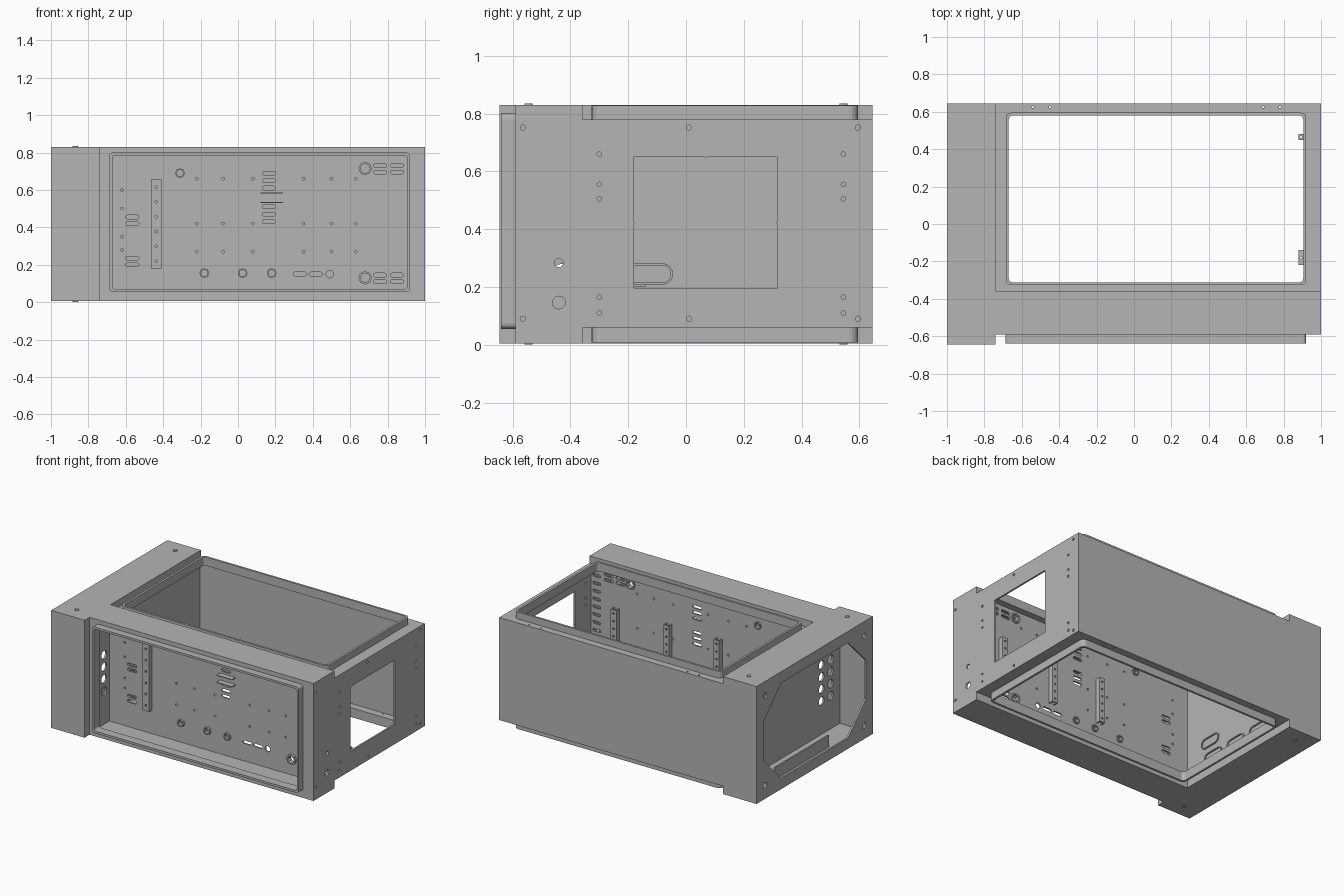
import bpy, math
from mathutils import Matrix

cube = bpy.data.objects.get("Cube")
if cube:
    bpy.data.objects.remove(cube, do_unlink=True)

GREY = (0.46, 0.46, 0.46, 1)
steel = bpy.data.materials.new("grey_steel")
steel.diffuse_color = GREY
steel.use_nodes = True
steel.node_tree.nodes["Principled BSDF"].inputs["Base Color"].default_value = GREY

T = 0.012                                    # sheet thickness
X0, XD, X1 = -1.0, -0.74, 1.0                # end, divider, far end
YF, YB, YM, YP = -0.645, 0.645, -0.37, -0.59  # block front, back, partition, body front
Z0, Z1, ZL, ZH = 0.005, 0.83, 0.06, 0.78     # full height and stepped rear height


# Outlines in the plane of a sheet
def rect(a, b, c, d, r=0.0):
    if not r:
        return [(a, b), (c, b), (c, d), (a, d)]
    pts = []
    corners = [(c - r, d - r), (a + r, d - r), (a + r, b + r), (c - r, b + r)]
    for k, (u, v) in enumerate(corners):
        for i in range(5):
            t = math.pi / 2 * (k + i / 4)
            pts.append((u + r * math.cos(t), v + r * math.sin(t)))
    return pts


def circle(u, v, r=0.007, n=12):
    return [(u + r * math.cos(i * math.tau / n), v + r * math.sin(i * math.tau / n)) for i in range(n)]


def slot(u, v, w=0.07, h=0.02):
    return rect(u - w / 2, v - h / 2, u + w / 2, v + h / 2, h * 0.49)


AXES = {
    "x": Matrix(((0, 0, 1), (1, 0, 0), (0, 1, 0))).to_4x4(),
    "y": Matrix(((1, 0, 0), (0, 0, -1), (0, 1, 0))).to_4x4(),
    "z": Matrix.Identity(4),
}


def sheet(name, axis, lo, hi, outline, holes=()):
    """Flat sheet across an axis from lo to hi, with cut holes."""
    curve = bpy.data.curves.new(name, "CURVE")
    curve.dimensions, curve.fill_mode = "2D", "BOTH"
    curve.extrude = (hi - lo) / 2
    for pts in [outline, *holes]:
        s = curve.splines.new("POLY")
        s.points.add(len(pts) - 1)
        for p, (u, v) in zip(s.points, pts):
            p.co = (u, v, 0, 1)
        s.use_cyclic_u, s.use_smooth = True, False
    temp = bpy.data.objects.new(name + "_outline", curve)
    bpy.context.collection.objects.link(temp)
    deps = bpy.context.evaluated_depsgraph_get()
    mesh = bpy.data.meshes.new_from_object(temp.evaluated_get(deps))
    bpy.data.objects.remove(temp, do_unlink=True)
    mid = (lo + hi) / 2
    offset = [mid if a == axis else 0 for a in "xyz"]
    mesh.transform(Matrix.Translation(offset) @ AXES[axis])
    mesh.materials.clear()
    mesh.materials.append(steel)
    for f in mesh.polygons:
        f.use_smooth = False
        f.material_index = 0
    mesh.name = name
    ob = bpy.data.objects.new(name, mesh)
    bpy.context.collection.objects.link(ob)
    return ob


# Side block: walls, lids and an end panel with an eight-sided opening
for name, y in (("block_front", YF), ("block_back", YB - T)):
    sheet(name, "y", y, y + T, rect(X0, Z0, XD, Z1))
for name, z in (("block_bottom", Z0), ("block_top", Z1 - T)):
    sheet(name, "z", z, z + T, rect(X0, YF, XD, YB))
a, lo, hi, c = 0.57, 0.08, 0.75, 0.2
octagon = [(-a, lo + c), (-a + c, lo), (a - c, lo), (a, lo + c),
           (a, hi - c), (a - c, hi), (-a + c, hi), (-a, hi - c)]
sheet("block_end", "x", X0, X0 + T, rect(YF, Z0, YB, Z1),
      [octagon] + [circle(y, z, 0.02) for y in (-0.55, 0.55) for z in (0.1, 0.73)])
sheet("block_floor_lip", "x", -0.9, -0.89, rect(-0.3, Z0, 0.3, 0.1))
for i, y in enumerate((-0.545, 0.545)):
    sheet(f"block_screw_top_{i}", "z", Z1, Z1 + 0.005, circle(-0.87, y, 0.014))
    sheet(f"block_screw_bottom_{i}", "z", 0, Z0, circle(-0.87, y, 0.014))

# Divider between the block and the main body
ports = [circle(y, 0.25 + 0.085 * k, 0.03, 16) for y in (-0.53, -0.43) for k in range(4)]
sheet("divider", "x", XD - T, XD, rect(YF, Z0, YB, Z1), ports)
for i, (y, z) in enumerate(((-0.13, 0.245), (-0.1, 0.13), (0.12, 0.13), (0.34, 0.13))):
    w, h = 0.085, 0.037
    sheet(f"divider_oval_{i}", "x", XD, XD + 0.008, rect(y - w, z - h, y + w, z + h, 0.036),
          [rect(y - w + 0.008, z - h + 0.008, y + w - 0.008, z + h - 0.008, 0.028)])

# Far end panel with a stepped outline, square window and screw holes
stepped = [(YP, Z0), (YM, Z0), (YM, ZL), (YB, ZL), (YB, ZH), (YM, ZH), (YM, Z1), (YP, Z1)]
holes = [rect(-0.18, 0.197, 0.316, 0.65)]
holes += [circle(y, z, 0.008) for y in (-0.3, 0.545) for z in (0.66, 0.555, 0.505, 0.165, 0.11)]
holes += [circle(y, z, 0.009) for y in (-0.565, 0.01, 0.595) for z in (0.09, 0.752)]
holes += [circle(-0.44, 0.283, 0.015), circle(-0.44, 0.146, 0.022, 20)]
sheet("far_end", "x", X1 - T, X1, stepped, holes)
for i, (y, z) in enumerate([(y, z) for y in (-0.185, 0.07, 0.32) for z in (0.19, 0.42, 0.655)
                            if (y, z) != (0.07, 0.42)]):
    sheet(f"window_screw_{i}", "x", X1 - 0.006, X1 - 0.001, circle(y, z, 0.007))

# Back wall
sheet("back_wall", "y", YB - T, YB, rect(XD, ZL, X1, ZH))

# Front face and its projecting frame
FRONT = rect(-0.672, 0.07, 0.905, 0.785, 0.015)
sheet("front_face", "y", YP, YP + T, rect(XD, Z0, X1, Z1), [FRONT])
sheet("front_frame", "y", -0.64, YP, rect(-0.688, 0.055, 0.92, 0.8, 0.02), [FRONT])

# Front lids, rear ledges and raised rims, mirrored top and bottom
OPEN = rect(-0.67, -0.312, 0.905, 0.58, 0.02)
RIM = rect(-0.685, -0.327, 0.92, 0.595, 0.03)
for side, lid, ledge, r0, r1 in (("top", Z1 - T, ZH - T, ZH, Z1 - 0.002),
                                 ("bottom", Z0, ZL, Z0 + 0.002, ZL)):
    sheet(side + "_front_lid", "z", lid, lid + T, rect(XD, YP, X1, YM))
    sheet(side + "_ledge", "z", ledge, ledge + T, rect(XD, YM, X1, YB), [OPEN] +
          [circle(x, 0.625, 0.006) for x in (-0.54, -0.45, 0.69, 0.78)])
    sheet(side + "_rim", "z", r0, r1, RIM, [OPEN])

# Partition with vents, cable holes and mounting holes
grommets = [(-0.18, 0.155, 0.026), (0.025, 0.155, 0.026), (0.18, 0.155, 0.026),
            (-0.31, 0.69, 0.026), (0.68, 0.715, 0.036), (0.68, 0.13, 0.036)]
cuts = [circle(x, z, r * 0.7, 16) for x, z, r in grommets]
cuts += [slot(-0.565, z) for z in (0.2, 0.235, 0.42, 0.455)]
cuts += [slot(0.165, z) for z in (0.69, 0.65, 0.61, 0.51, 0.47, 0.43)]
cuts += [slot(x, z) for x in (0.76, 0.85) for z in (0.73, 0.695, 0.145, 0.11)]
cuts += [slot(x, 0.15, 0.07, 0.022) for x in (0.33, 0.415)] + [circle(0.49, 0.15, 0.02, 16)]
cuts += [slot(0.945, 0.1 + 0.055 * k, 0.06) for k in range(13)]
cuts += [circle(-0.62, z) for z in (0.28, 0.35, 0.5, 0.6)]
cuts += [circle(x, z) for x in (-0.22, -0.08, 0.08, 0.35, 0.5, 0.63) for z in (0.27, 0.42, 0.66)]
sheet("partition", "y", YM, YM + T, rect(XD, Z0, X1, Z1), cuts)
for i, (x, z, r) in enumerate(grommets):
    sheet(f"grommet_{i}", "y", YM - 0.015, YM + T + 0.01, circle(x, z, r, 8), [circle(x, z, r * 0.7, 8)])

# Vent hood: two small shelves over the middle slots
for i, z in enumerate((0.53, 0.58)):
    sheet(f"vent_hood_{i}", "z", z, z + 0.006, rect(0.12, YM - 0.04, 0.24, YM))


# Perforated mounting rails with folded sides
def rail(name, x, z0, z1, ya, yb, w=0.027):
    n = 6
    pitch = (z1 - z0) / n
    face = ya if ya < YM else yb - 0.008
    sheet(name + "_face", "y", face, face + 0.008, rect(x - w, z0, x + w, z1),
          [circle(x, z0 + pitch * (k + 0.5), 0.007) for k in range(n)])
    for tag, u in (("left", x - w), ("right", x + w - 0.008)):
        sheet(f"{name}_{tag}", "x", u, u + 0.008, rect(ya, z0, yb, z1))


rail("front_rail", -0.437, 0.18, 0.655, YM - 0.03, YM)
for i, x in enumerate((0.79, 0.38, -0.01)):
    rail(f"rear_rail_{i}", x, 0.2, 0.52, YM + T, YM + T + 0.035, 0.022)

# Small brackets on the far end, reaching into the opening
for i, (y, w, z) in enumerate(((-0.18, 0.04, 0.2), (0.465, 0.015, 0.64))):
    sheet(f"bracket_{i}", "z", z, z + 0.01, rect(0.88, y - w, X1 - T, y + w),
          [circle(0.893, y, 0.006)])
